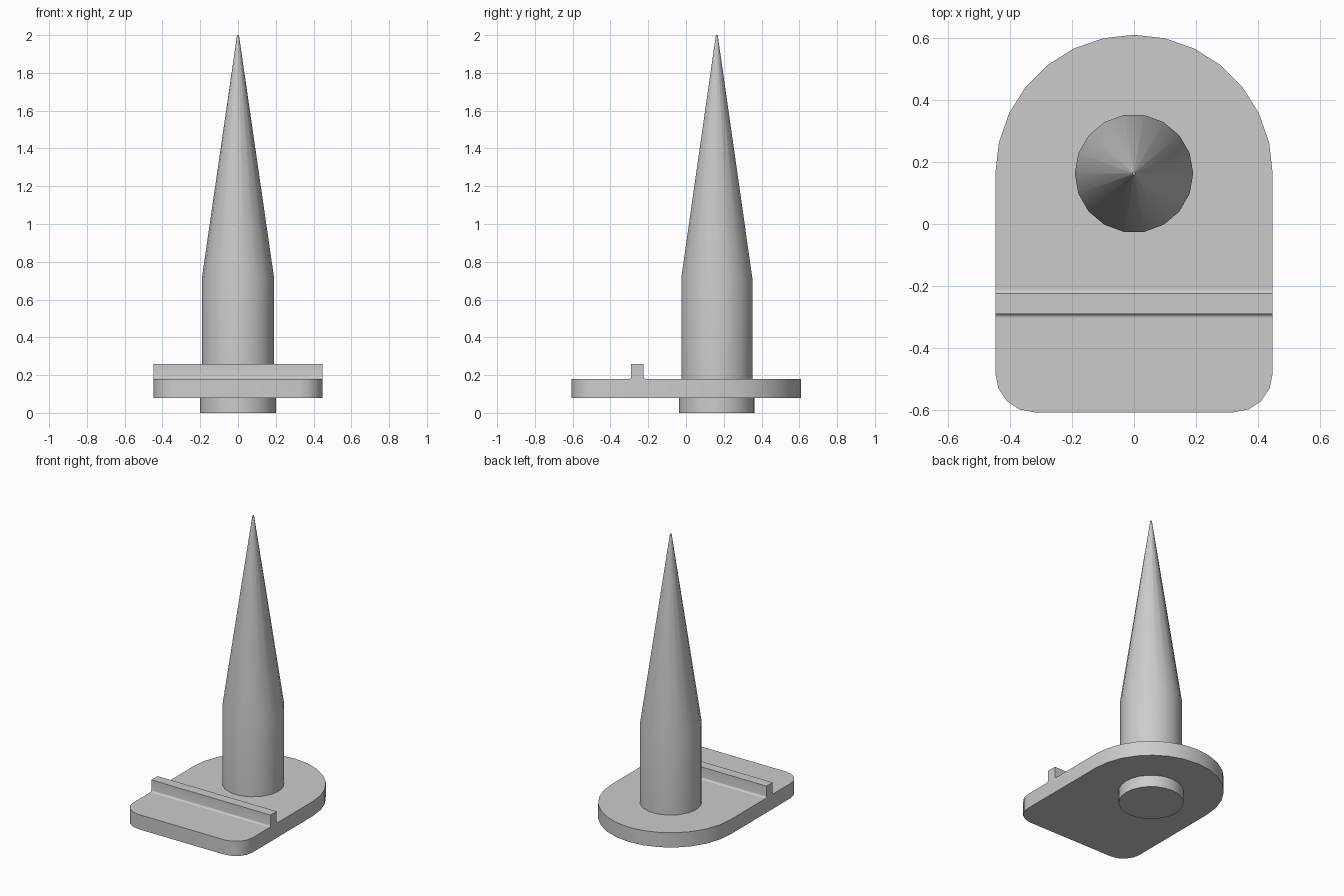
import bpy
import bmesh
from math import sin, cos, pi, radians

if "Cube" in bpy.data.objects:
    bpy.data.objects.remove(bpy.data.objects["Cube"], do_unlink=True)

grey = bpy.data.materials.new("plain grey")
grey.use_nodes = True
grey.diffuse_color = (0.6, 0.6, 0.6, 1)
grey.node_tree.nodes["Principled BSDF"].inputs["Base Color"].default_value = (0.6, 0.6, 0.6, 1)

PIN_Y = 0.163          # axis shared by the spike, the foot and the rounded end
HALF_W = 0.447
PLATE_LOW, PLATE_TOP = 0.08, 0.18


def arc(cx, cy, r, start, end, steps):
    angles = [radians(start + (end - start) * i / steps) for i in range(steps + 1)]
    return [(cx + r * cos(a), cy + r * sin(a)) for a in angles]


def finish(name, bm):
    bmesh.ops.recalc_face_normals(bm, faces=bm.faces)
    mesh = bpy.data.meshes.new(name)
    bm.to_mesh(mesh)
    bm.free()
    mesh.materials.append(grey)
    obj = bpy.data.objects.new(name, mesh)
    bpy.context.collection.objects.link(obj)
    bpy.ops.object.select_all(action='DESELECT')
    obj.select_set(True)
    bpy.context.view_layer.objects.active = obj
    bpy.ops.object.shade_smooth_by_angle(angle=radians(30))
    return obj


def prism(name, points, depth):
    """Extrude a closed 3D outline along a vector."""
    bm = bmesh.new()
    face = bm.faces.new([bm.verts.new(p) for p in points])
    new = bmesh.ops.extrude_face_region(bm, geom=[face], use_keep_orig=True)["geom"]
    bmesh.ops.translate(bm, vec=depth, verts=[v for v in new if isinstance(v, bmesh.types.BMVert)])
    return finish(name, bm)


def turned(name, profile, sides):
    """Stack rings of (radius, height) around the pin axis and cap both ends."""
    bm = bmesh.new()
    rings = [[bm.verts.new((r * cos(2 * pi * i / sides), PIN_Y + r * sin(2 * pi * i / sides), z))
              for i in range(sides)] for r, z in profile]
    for low, high in zip(rings, rings[1:]):
        for i in range(sides):
            j = (i + 1) % sides
            bm.faces.new((low[i], low[j], high[j], high[i]))
    bm.faces.new(rings[0])
    bm.faces.new(rings[-1])
    return finish(name, bm)


# Base plate: round at the back, small rounded corners at the front
corner = 0.125
front = -0.607
outline = arc(0, PIN_Y, HALF_W, 0, 180, 14)
outline += arc(-HALF_W + corner, front + corner, corner, 180, 270, 4)
outline += arc(HALF_W - corner, front + corner, corner, 270, 360, 4)
prism("base_plate", [(x, y, PLATE_LOW) for x, y in outline], (0, 0, PLATE_TOP - PLATE_LOW))

# Cross rib with small fillets where it meets the plate
rib_front, rib_back, rib_top, fillet = -0.29, -0.224, 0.26, 0.012
section = arc(rib_front - fillet, PLATE_TOP + fillet, fillet, 270, 360, 4)
section += [(rib_front, rib_top), (rib_back, rib_top)]
section += arc(rib_back + fillet, PLATE_TOP + fillet, fillet, 180, 270, 4)
prism("cross_rib", [(-HALF_W, y, z) for y, z in section], (2 * HALF_W, 0, 0))

# Pointed spike and the foot under the plate
turned("spike", [(0.191, PLATE_TOP), (0.191, 0.715), (0.005, 2.0)], 18)
turned("foot_disc", [(0.2, 0), (0.2, PLATE_LOW)], 24)
